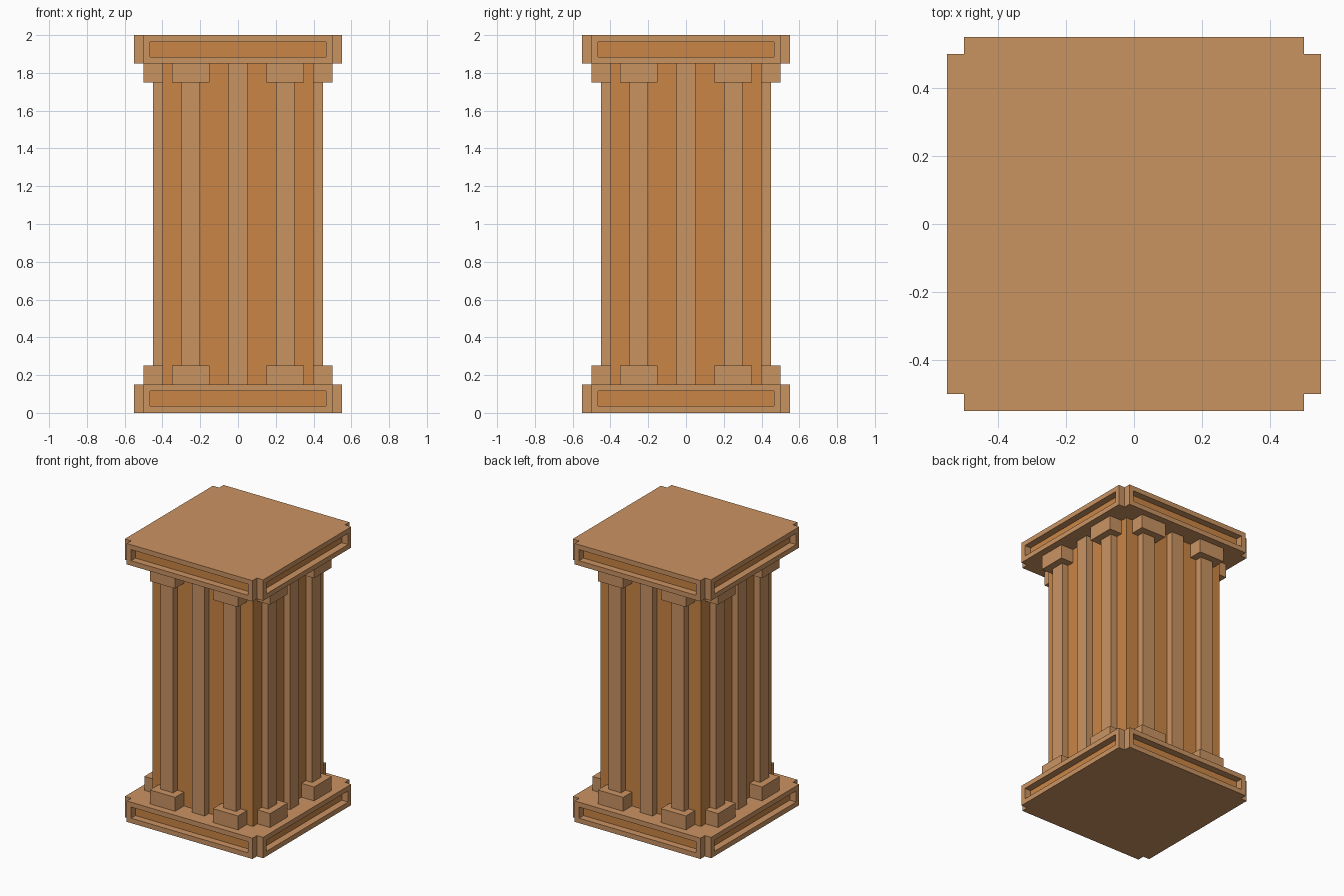
import bpy
import bmesh
from mathutils import Matrix, Vector

if "Cube" in bpy.data.objects:
    bpy.data.objects.remove(bpy.data.objects["Cube"])


def material(name, rgb):
    m = bpy.data.materials.new(name)
    m.diffuse_color = (*rgb, 1)
    m.use_nodes = True
    m.node_tree.nodes["Principled BSDF"].inputs["Base Color"].default_value = m.diffuse_color
    return m


LIGHT = material("light wood", (0.59, 0.292, 0.121))
ORANGE = material("orange wood", (0.59, 0.235, 0.058))


def finish(name, bm, *mats):
    bmesh.ops.recalc_face_normals(bm, faces=bm.faces)
    mesh = bpy.data.meshes.new(name)
    bm.to_mesh(mesh)
    bm.free()
    for m in mats:
        mesh.materials.append(m)
    obj = bpy.data.objects.new(name, mesh)
    bpy.context.collection.objects.link(obj)
    return obj


def add_box(bm, lo, hi):
    lo, hi = Vector(lo), Vector(hi)
    mat = Matrix.Translation((lo + hi) / 2) @ Matrix.Diagonal((*(hi - lo), 1))
    bmesh.ops.create_cube(bm, size=1, matrix=mat)


def box(name, lo, hi, mat):
    bm = bmesh.new()
    add_box(bm, lo, hi)
    return finish(name, bm, mat)


def push(bm, faces, dist):
    """Extrude each face on its own along its normal."""
    normals = [f.normal.copy() for f in faces]
    new = bmesh.ops.extrude_discrete_faces(bm, faces=faces)["faces"]
    for f, n in zip(new, normals):
        bmesh.ops.translate(bm, verts=f.verts, vec=n * dist)
    bm.normal_update()
    return new


def slab(name, z):
    """Square slab with notched corners and a recessed panel in each side."""
    bm = bmesh.new()
    add_box(bm, (-0.5, -0.5, z), (0.5, 0.5, z + 0.15))
    bm.normal_update()
    sides = push(bm, [f for f in bm.faces if abs(f.normal.z) < 0.5], 0.05)
    bmesh.ops.inset_individual(bm, faces=sides, thickness=0.05)
    bm.normal_update()
    for f in push(bm, sides, -0.05):
        f.material_index = 1
    return finish(name, bm, LIGHT, ORANGE)


slab("base_slab", 0)
slab("top_slab", 1.85)

# Shaft core
box("shaft_core", (-0.4, -0.4, 0.15), (0.4, 0.4, 1.85), ORANGE)

# Pilasters on each of the four sides
for i, side in enumerate(("front", "right", "back", "left")):
    turn = Matrix.Rotation(i * 1.5707963268, 4, 'Z')
    parts = [box(f"{side}_middle_strip", (-0.05, -0.45, 0.15), (0.05, -0.4, 1.85), LIGHT)]
    for tag, x in (("a", -0.25), ("b", 0.25)):
        parts.append(box(f"{side}_pilaster_{tag}", (x - 0.05, -0.45, 0.25), (x + 0.05, -0.4, 1.75), LIGHT))
        parts.append(box(f"{side}_foot_{tag}", (x - 0.1, -0.5, 0.15), (x + 0.1, -0.4, 0.25), LIGHT))
        parts.append(box(f"{side}_capital_{tag}", (x - 0.1, -0.5, 1.75), (x + 0.1, -0.4, 1.85), LIGHT))
    for p in parts:
        p.data.transform(turn)
